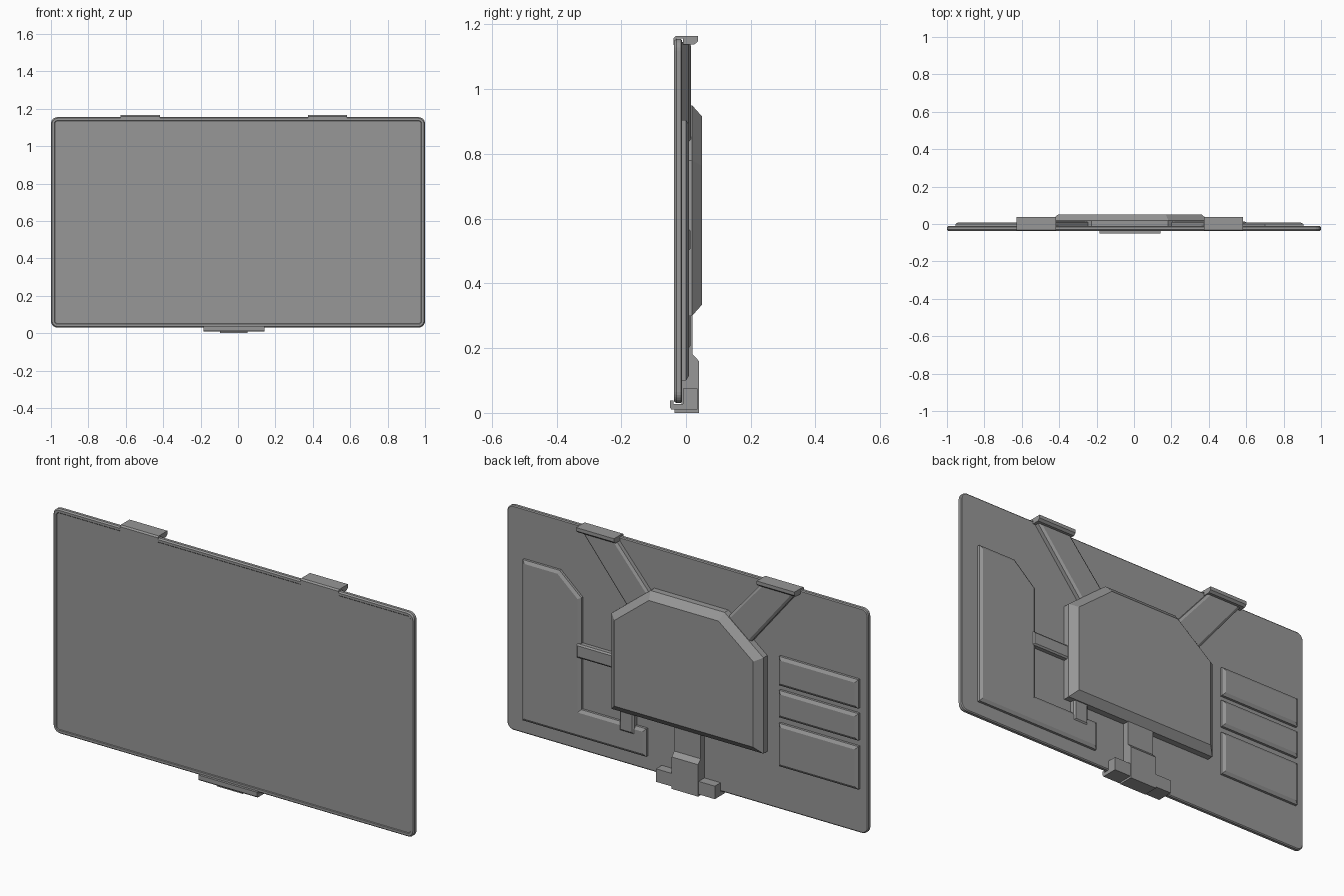
import bpy, bmesh, math

cube = bpy.data.objects.get("Cube")
if cube:
    bpy.data.objects.remove(cube, do_unlink=True)

grey = bpy.data.materials.new("plain grey")
grey.use_nodes = True
COLOR = (0.31, 0.31, 0.31, 1)
grey.diffuse_color = COLOR
grey.node_tree.nodes["Principled BSDF"].inputs["Base Color"].default_value = COLOR

MID = -0.022      # centre line of the bracket
BACK = -0.012     # rear surface of the panel


def finish(name, bm):
    mesh = bpy.data.meshes.new(name)
    bm.to_mesh(mesh)
    bm.free()
    mesh.materials.append(grey)
    obj = bpy.data.objects.new(name, mesh)
    bpy.context.collection.objects.link(obj)
    return obj


def prism(name, pts, start, shift, chamfers=()):
    """Extrude a 3D outline by shift, then inset its far face by (width, rise) steps."""
    bm = bmesh.new()
    base = bm.faces.new([bm.verts.new(p) for p in pts])
    far = bmesh.ops.extrude_face_region(bm, geom=[base], use_keep_orig=True)["geom"]
    moved = [g for g in far if isinstance(g, bmesh.types.BMVert)]
    cap = [g for g in far if isinstance(g, bmesh.types.BMFace)]
    bmesh.ops.translate(bm, verts=moved, vec=shift)
    bmesh.ops.recalc_face_normals(bm, faces=bm.faces)
    for width, rise in chamfers:
        bmesh.ops.inset_individual(bm, faces=cap, thickness=width, depth=rise,
                                   use_even_offset=True)
    return finish(name, bm)


def plate(name, outline, y0, y1, *chamfers):
    """Upright plate from an (x, z) outline."""
    return prism(name, [(x, y0, z) for x, z in outline], y0, (0, y1 - y0, 0), chamfers)


def bar(name, profile, x0, x1):
    """Horizontal bar from a (y, z) section."""
    return prism(name, [(x0, y, z) for y, z in profile], x0, (x1 - x0, 0, 0))


def rect(x0, x1, z0, z1):
    return [(x0, z0), (x1, z0), (x1, z1), (x0, z1)]


def rounded(x, z0, z1, r, steps=6):
    pts = []
    centres = [(x - r, z1 - r), (r - x, z1 - r), (r - x, z0 + r), (x - r, z0 + r)]
    for q, (cx, cz) in enumerate(centres):
        for i in range(steps + 1):
            a = math.pi / 2 * (q + i / steps)
            pts.append((cx + r * math.cos(a), cz + r * math.sin(a)))
    return pts


# Display panel: rounded rim with a slightly recessed screen
outline = rounded(1, 0.03, 1.155, 0.035)
plate("display_panel", outline, -0.02, -0.03, (0.006, 0.007), (0.012, 0), (0.003, -0.003))
plate("panel_back", outline, -0.02, -0.016, (0.005, 0.004))

# Raised rear covers
l_shape = [(0.905, 0.1), (0.905, 0.905), (0.7, 0.905), (0.58, 0.8),
           (0.58, 0.24), (0.22, 0.24), (0.22, 0.1)]
plate("l_shaped_cover", l_shape, BACK - 0.004, 0, (0.015, 0.009))
for i, (low, high) in enumerate([(0.655, 0.8), (0.495, 0.63), (0.25, 0.465)]):
    plate(f"side_cover_{i + 1}", rect(-0.955, -0.515, low, high), BACK - 0.004, 0, (0.015, 0.009))

# Cable channels joining the covers to the housing
plate("cross_channel", rect(0.36, 0.6, 0.5, 0.57), BACK - 0.004, 0.008, (0.008, 0.006))
plate("down_channel", rect(0.28, 0.36, 0.2, 0.34), BACK - 0.004, 0.008, (0.008, 0.006))

# Central housing with clipped upper corners
half = [(0.42, 0.3), (0.42, 0.78), (0.205, 0.95)]
housing = [(MID + x, z) for x, z in half] + [(MID - x, z) for x, z in reversed(half)]
plate("rear_housing", housing, BACK - 0.004, 0.019, (0.035, 0.031))

# Upper arms and hooks, one on each side
hook = [(-0.038, 1.136), (-0.038, 1.158), (-0.031, 1.165), (0.037, 1.165), (0.037, 1.148),
        (0.026, 1.138), (-0.01, 1.138), (-0.01, 1.156), (-0.03, 1.156), (-0.03, 1.136)]
for side, s in (("left", 1), ("right", -1)):
    arm = [(0.595, 1.145), (0.405, 1.145), (0.15, 0.85), (0.29, 0.77)]
    plate(f"upper_arm_{side}", [(MID + s * x, z) for x, z in arm], BACK - 0.004, 0.008,
          (0.012, 0.008))
    bar(f"top_hook_{side}", hook, MID + s * 0.395, MID + s * 0.605)

# Lower stem and the foot that grips the bottom edge
stem = [(-0.035, 0), (0.04, 0), (0.04, 0.16), (0.02, 0.182), (0.02, 0.34), (-0.014, 0.34),
        (-0.014, 0.025), (-0.035, 0.025)]
bar("lower_stem", stem, MID - 0.073, MID + 0.073)
foot = [(-0.045, 0.01), (0.036, 0.01), (0.036, 0.075), (-0.01, 0.075), (-0.01, 0.028),
        (-0.038, 0.028), (-0.038, 0.038), (-0.05, 0.038), (-0.05, 0.018)]
bar("bottom_foot", foot, MID - 0.163, MID + 0.163)
